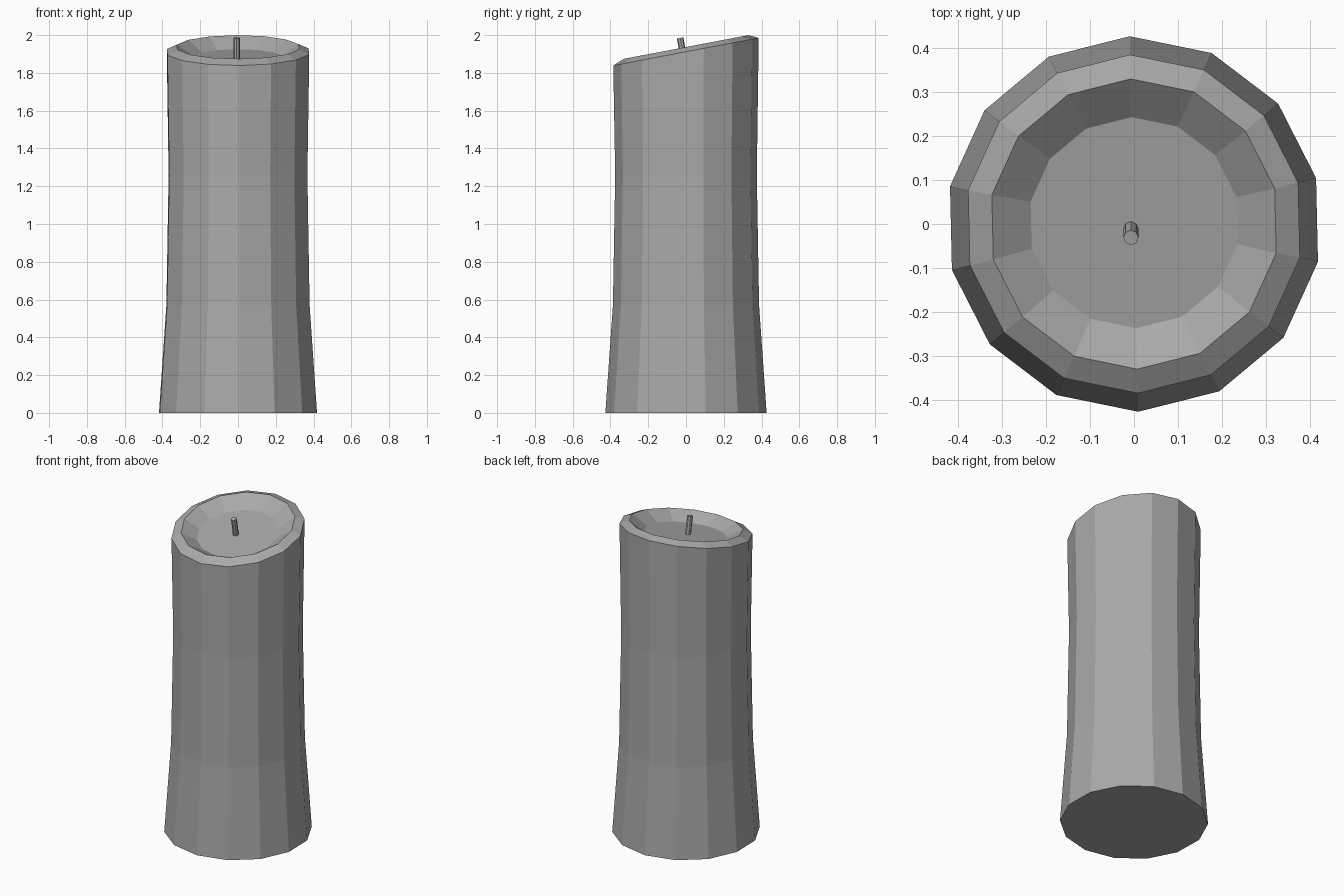
import bpy, bmesh, math
from mathutils import Vector

cube = bpy.data.objects.get("Cube")
if cube:
    bpy.data.objects.remove(cube, do_unlink=True)

TILT = 0.19  # slope of the slanted top

wax = bpy.data.materials.new("grey wax")
wax.use_nodes = True
wax.diffuse_color = (0.4, 0.4, 0.4, 1)
wax.node_tree.nodes["Principled BSDF"].inputs["Base Color"].default_value = (0.4, 0.4, 0.4, 1)


def loft(name, sides, rings, turn=0.0):
    """Skin capped rings, each given as (centre, radius, slope along y)."""
    bm = bmesh.new()
    loops = []
    for centre, radius, slope in rings:
        loop = []
        for i in range(sides):
            a = turn + math.tau * i / sides
            x, y = radius * math.cos(a), radius * math.sin(a)
            loop.append(bm.verts.new(Vector(centre) + Vector((x, y, slope * y))))
        loops.append(loop)
    for low, high in zip(loops, loops[1:]):
        for i in range(sides):
            j = (i + 1) % sides
            bm.faces.new((low[i], low[j], high[j], high[i]))
    bm.faces.new(loops[0][::-1])
    bm.faces.new(loops[-1])
    mesh = bpy.data.meshes.new(name)
    bm.to_mesh(mesh)
    bm.free()
    mesh.materials.append(wax)
    obj = bpy.data.objects.new(name, mesh)
    bpy.context.collection.objects.link(obj)
    return obj


# Candle body: flared foot, slim waist, slanted bevelled rim and sunken pool
loft("candle_body", 14, [
    ((0, 0, 0), 0.427, 0),
    ((0, 0, 0.57), 0.387, 0),
    ((0, 0, 1.26), 0.375, 0),
    ((0, 0, 1.912), 0.385, TILT),
    ((0, 0, 1.937), 0.33, TILT),
    ((0, 0.003, 1.88), 0.24, TILT),
], math.radians(91.3))

# Wick: leans with the slanted pool
loft("wick", 8, [
    ((-0.007, -0.01, 1.87), 0.017, TILT),
    ((-0.007, -0.031, 1.985), 0.017, TILT),
])
